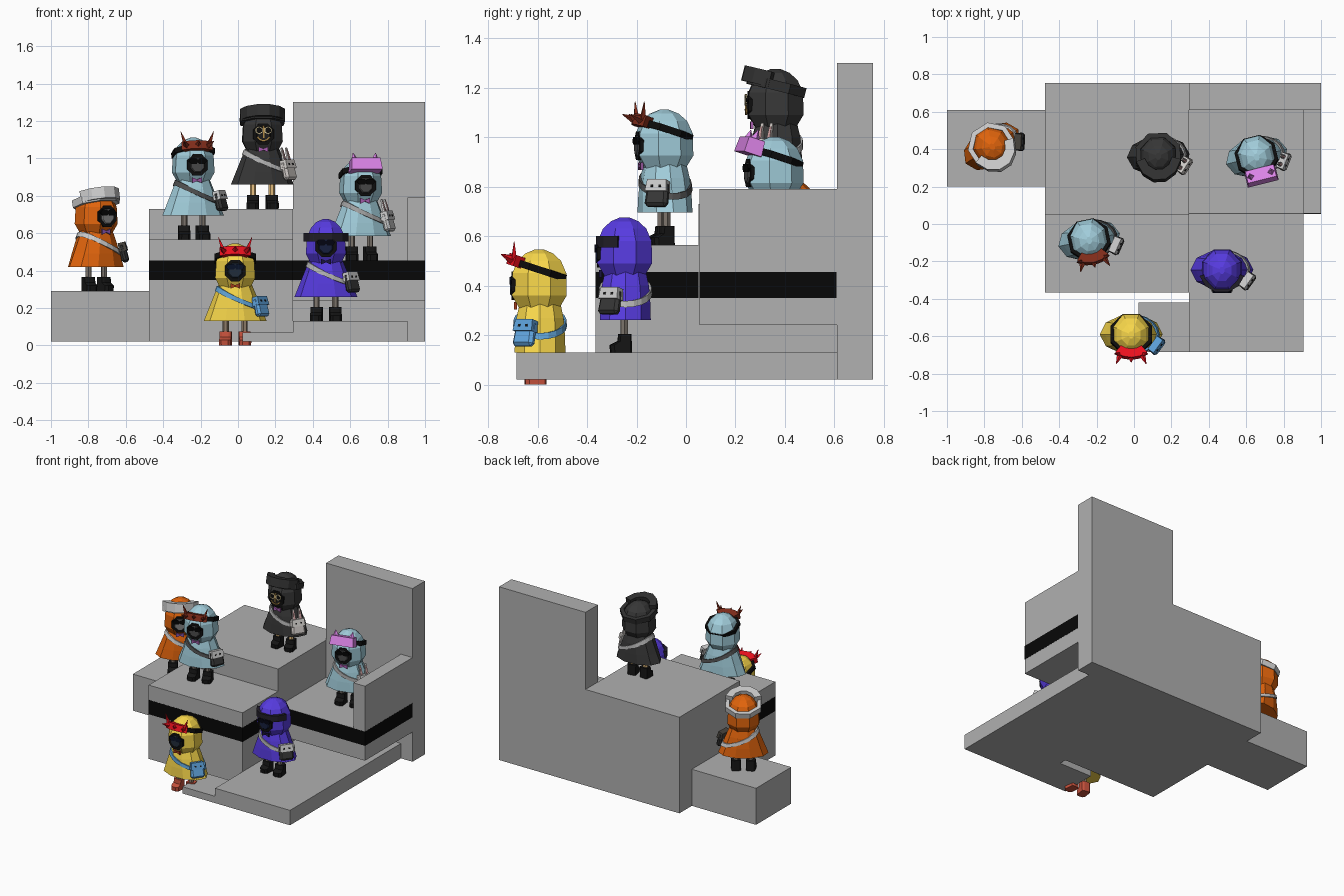
import bpy
import bmesh
from math import sin, cos, pi, radians
from mathutils import Matrix, Vector

if "Cube" in bpy.data.objects:
    bpy.data.objects.remove(bpy.data.objects["Cube"])

T, R = Matrix.Translation, Matrix.Rotation
ID = Matrix()
STONE = "afafaf"
mats = {}


def material(hexcol):
    if hexcol not in mats:
        m = bpy.data.materials.new("paint_" + hexcol)
        rgb = [(int(hexcol[i:i + 2], 16) / 255) ** 2.2 for i in (0, 2, 4)]
        m.diffuse_color = (*rgb, 1)
        m.use_nodes = True
        m.node_tree.nodes["Principled BSDF"].inputs["Base Color"].default_value = m.diffuse_color
        mats[hexcol] = m
    return mats[hexcol]


def make(name, verts, faces, col, M=ID):
    me = bpy.data.meshes.new(name)
    me.from_pydata([M @ Vector(v) for v in verts], [], faces)
    ob = bpy.data.objects.new(name, me)
    bpy.context.collection.objects.link(ob)
    me.materials.append(material(col))
    return ob


def loft(name, rings, col, M=ID, loop=False):
    """Skin a list of equal rings; capped at the ends, or joined into a loop."""
    n, k = len(rings[0]), len(rings)
    faces = [(i * n + j, i * n + (j + 1) % n, (i + 1) % k * n + (j + 1) % n, (i + 1) % k * n + j)
             for i in range(k if loop else k - 1) for j in range(n)]
    if not loop:
        faces += [tuple(range(n))[::-1], tuple(range((k - 1) * n, k * n))]
    return make(name, [v for r in rings for v in r], faces, col, M)


def box(name, lo, hi, col=STONE, M=ID, taper=1.0):
    cx, cy = (lo[0] + hi[0]) / 2, (lo[1] + hi[1]) / 2
    rings = []
    for z, s in ((lo[2], 1), (hi[2], taper)):
        rings.append([(cx + (x - cx) * s, cy + (y - cy) * s, z) for x, y in
                      ((lo[0], lo[1]), (hi[0], lo[1]), (hi[0], hi[1]), (lo[0], hi[1]))])
    return loft(name, rings, col, M)


def oval(rx, ry, z, n, off=0.0, cy=0.0):
    return [(rx * cos(2 * pi * (i + off) / n), cy + ry * sin(2 * pi * (i + off) / n), z) for i in range(n)]


def arc(name, r0, r1, z0, z1, half, n, col, M):
    """Curved bar centred on the front (-y); a half angle of pi closes it."""
    full = half > 3.1
    rings = []
    for i in range(n if full else n + 1):
        a = -pi / 2 - half + 2 * half * i / n
        rings.append([(r * cos(a), r * sin(a), z) for r, z in ((r0, z0), (r0, z1), (r1, z1), (r1, z0))])
    return loft(name, rings, col, M, full)


def spike(name, base, tip, r, col, M):
    b, t = Vector(base), Vector(tip)
    d = t - b
    A = M @ T(b) @ d.to_track_quat('Z', 'Y').to_matrix().to_4x4()
    return loft(name, [oval(r, r, 0, 4), oval(r * .1, r * .1, d.length, 4)], col, A)


# stepped stage
box("left_step", (-1, .2, .02), (-.475, .61, .29))
box("middle_step", (-.475, -.365, .02), (.293, .05, .565))
box("upper_step", (-.475, .05, .02), (.293, .755, .73))
box("floor_slab", (.293, -.685, .02), (.905, .61, .13))
box("low_front_step", (.025, -.685, .02), (.293, -.42, .07))
box("overhang_ledge", (.293, .055, .24), (.905, .61, .455))
box("side_armrest", (.905, .055, .24), (1, .61, .79))
box("back_wall", (.293, .61, .02), (1, .755, 1.3))
e = .001
box("middle_black_stripe", (-.475 - e, -.365 - e, .35), (.293 + e, .05, .455), "101010")
box("ledge_black_stripe", (.293, .055 - e, .35), (1 + e, .608, .4545), "101010")

ROBE = [(.13, .168, .108), (.20, .140, .106), (.27, .112, .100), (.335, .085, .085)]
HOOD = [(.305, .085, .085), (.36, .116, .120), (.45, .110, .118), (.50, .085, .095), (.53, .055, .06), (.546, .015, .02)]


def robe_size(z):
    for (a, ax, ay), (b, bx, by) in zip(ROBE, ROBE[1:]):
        if z <= b:
            t = (z - a) / (b - a)
            return ax + (bx - ax) * t, ay + (by - ay) * t
    return ROBE[-1][1:]


def headgear(n, kind, col, M):
    H = M @ T((0, 0, .463)) @ R(radians(-18), 4, 'X')
    if kind == "goggle":
        arc(n + "_goggle_bar", .10, .124, .425, .47, radians(75), 5, col, M)
        return
    if kind == "brim":
        H = M @ T((0, 0, .475)) @ R(radians(-14), 4, 'X')
        S = H @ Matrix.Diagonal((.84, 1, 1, 1))
        arc(n + "_cap_brim", .09, .148, -.01, .052, radians(75), 5, col, S)
        arc(n + "_cap_band", .10, .128, -.018, .022, pi, 8, col, H @ R(pi / 8, 4, 'Z'))
        return
    arc(n + "_headband", .10, .119, -.014, .014, pi, 8, "141414", H @ R(pi / 8, 4, 'Z'))
    if kind == "horns":
        arc(n + "_visor", .09, .138, -.018, .028, radians(38), 4, col, H)
        for s in (-1, 1):
            spike(n + "_horn", (s * .065, -.115, .015), (s * .09, -.135, .078), .014, col, H)
            spike(n + "_side_spike", (s * .06, -.12, .005), (s * .08, -.17, .012), .017, col, H)
        spike(n + "_middle_spike", (0, -.125, .005), (0, -.162, .014), .02, col, H)
    else:
        box(n + "_visor", (-.085, -.15, -.022), (.085, -.075, .042), col, H, .92)
        for s in (-1, 1):
            spike(n + "_ear", (s * .055, -.115, .03), (s * .062, -.115, .078), .024, col, H)


def figure(n, pos, turn, robe, boots, legs, strap, bag, trim, face, eyes, bow, gear, gearcol, ears=False):
    M = T(pos) @ R(radians(turn), 4, 'Z')
    # boots and legs
    prof = [(-.055, 0), (.03, 0), (.028, .075), (-.022, .075), (-.026, .045), (-.058, .03)]
    for s in (-1, 1):
        L = M @ T((s * .05, -.005, 0)) @ R(s * .12, 4, 'Z')
        loft(n + "_boot", [[(x, y * k, z) for y, z in prof] for x, k in
                           ((-.031, .75), (-.018, 1), (.018, 1), (.031, .75))], boots, L)
        loft(n + "_leg", [oval(.017, .017, z, 6) for z in (.07, .16)], legs, L)
    # flared robe and faceted hood
    loft(n + "_robe", [oval(rx, ry, z, 10) for z, rx, ry in ROBE], robe, M)
    loft(n + "_hood", [oval(rx, ry, z, 8, .5, -.003) for z, rx, ry in HOOD], robe, M)
    # face opening, face and eyes
    F = M @ T((0, -.106, .4)) @ R(pi / 2, 4, 'X')
    loft(n + "_hood_opening", [oval(.06, .062, z, 8, .5) for z in (-.03, .009)], "161616", F)
    loft(n + "_face", [oval(.05, .052, 0, 8, .5), oval(.036, .038, .015, 8, .5)], face, F)
    for s in (-1, 1):
        loft(n + "_eye", [oval(.028, .018, z, 6) for z in (.006, .018)], eyes, F @ T((s * .022, .02, 0)))
        loft(n + "_bow_wing", [[(s * x, w, z) for z, w in ((-h, -.006), (-h, .006), (h, .006), (h, -.006))]
                               for x, h in ((0, .004), (.026, .015))], bow, M @ T((0, -.1, .318)))
    if n == "black_figure":
        arc(n + "_grin", .032, .04, .012, .02, radians(65), 6, "b08a48", F)
        box(n + "_nose", (-.004, -.02, .012), (.004, .045, .021), "b08a48", F)
        for s in (-1, 1):
            arc(n + "_eye_rim", .017, .022, .014, .021, pi, 6, "d8c898", F @ T((s * .024, .02, 0)))
    # strap slanting around the robe
    rings = []
    for i in range(20):
        a = 2 * pi * i / 20
        ring = []
        for dz, dr in ((-.013, -.004), (.013, -.004), (.013, .006), (-.013, .006)):
            z = .25 - .055 * cos(a) + dz
            rx, ry = robe_size(z)
            ring.append(((rx + dr) * cos(a), (ry + dr) * sin(a), z))
        rings.append(ring)
    loft(n + "_strap", rings, strap, M, True)
    # shoulder bag with flap and button face
    B = M @ T((.137, -.06, .205)) @ R(radians(54), 4, 'Z') @ R(-.25, 4, 'X')
    bg = box(n + "_bag", (-.05, -.02, -.052), (.05, .018, .052), bag, B, .9)
    bv = bg.modifiers.new("soft_corners", 'BEVEL')
    bv.width, bv.segments = .012, 1
    box(n + "_bag_flap", (-.047, -.025, .008), (.047, .018, .056), trim, B, .9)
    for s in (-1, 1):
        box(n + "_bag_button", (s * .018 - .005, -.027, .024), (s * .018 + .005, -.015, .034), "202020", B)
        if ears:
            box(n + "_bag_ear", (s * .022 - .012, -.008, .05), (s * .022 + .012, .006, .125), bag, B, .5)
            box(n + "_bag_ear_lining", (s * .022 - .007, -.011, .055), (s * .022 + .007, 0, .11), "c99a9a", B, .5)
    headgear(n, gear, gearcol, M)


TEAL, DARK, LEG = "a0ccdA", "1c1c1c", "7c746c"
figure("yellow_figure", (-.015, -.59, 0), 0, "f8d64c", "c4523e", "8c7a68", "5f9fd2", "64a8e4", "5ea2dc",
       "26303c", "10182a", "a03c20", "horns", "ec1824")
figure("teal_figure", (-.24, -.085, .565), 12, TEAL, DARK, LEG, "505050", "3a3a3a", "d8d8d4",
       "4c4c4c", "0c0c0c", "9858a0", "horns", "803020")
figure("black_figure", (.13, .365, .73), 3, "3a3a3a", DARK, "e8c080", "b0b0b0", "ccc6c2", "d4d0cc",
       "222222", "141414", "a860b0", "brim", "343434", True)
figure("pink_visor_figure", (.655, .36, .455), 14, TEAL, DARK, LEG, "a0a0a0", "c4c4c4", "d4d4d4",
       "4c4c4c", "0c0c0c", "a860b0", "ears", "dc84e8", True)
figure("orange_figure", (-.76, .415, .29), 33, "e06414", DARK, LEG, "bcbcbc", "343434", "48443e",
       "808080", "0c0c0c", "8858b0", "brim", "c8c8c8")
figure("purple_figure", (.47, -.245, .13), 0, "583ee0", DARK, LEG, "b0b0b0", "3a3a3a", "bcbcbc",
       "1c2440", "0a0c18", "201a40", "goggle", "26242c")

# make all surfaces face outward
for ob in bpy.data.objects:
    bm = bmesh.new()
    bm.from_mesh(ob.data)
    bmesh.ops.recalc_face_normals(bm, faces=bm.faces)
    bm.to_mesh(ob.data)
    bm.free()
